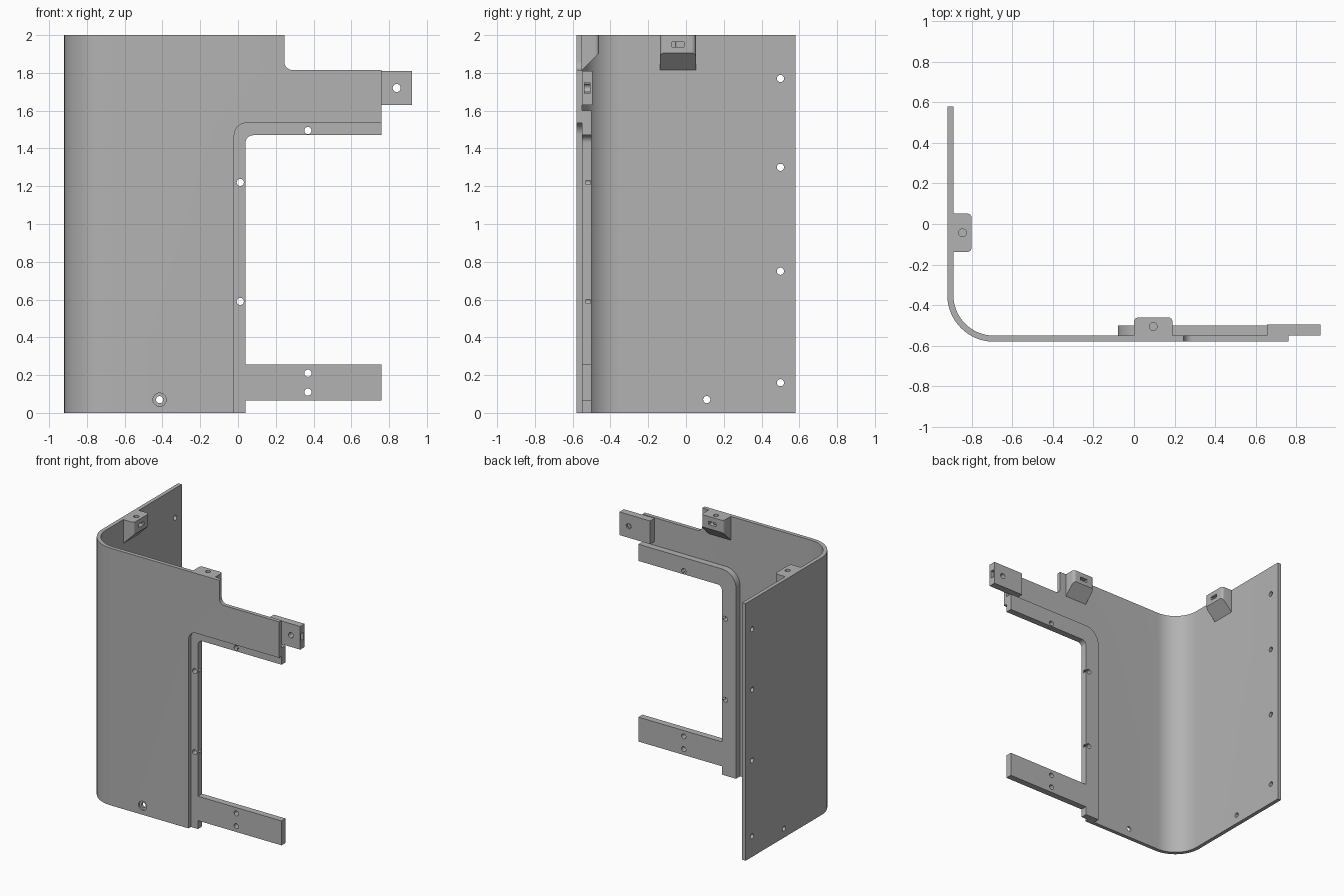
import bpy, bmesh, math
from mathutils import Vector, Matrix

cube = bpy.data.objects.get("Cube")
if cube:
    bpy.data.objects.remove(cube, do_unlink=True)

grey = bpy.data.materials.new("plain grey")
grey.use_nodes = True
GREY = (0.45, 0.45, 0.45, 1)
grey.diffuse_color = GREY
grey.node_tree.nodes["Principled BSDF"].inputs["Base Color"].default_value = GREY


def rounded(corners, steps=10):
    """Outline from (u, v) or (u, v, radius) corners, with right-angle fillets."""
    out = []
    for i, c in enumerate(corners):
        p = Vector(c[:2])
        if len(c) < 3:
            out.append(p)
            continue
        a = (Vector(corners[i - 1][:2]) - p).normalized() * c[2]
        b = (Vector(corners[(i + 1) % len(corners)][:2]) - p).normalized() * c[2]
        for k in range(steps + 1):
            t = k / steps * math.pi / 2
            out.append(p + a * (1 - math.sin(t)) + b * (1 - math.cos(t)))
    return out


def prism(name, outline, axis, lo, hi):
    """Extrude an outline along one axis between lo and hi."""
    place = {"x": lambda u, v, w: (w, u, v),
             "y": lambda u, v, w: (u, w, v),
             "z": lambda u, v, w: (u, v, w)}[axis]
    bm = bmesh.new()
    face = bm.faces.new([bm.verts.new(place(p[0], p[1], lo)) for p in outline])
    ext = bmesh.ops.extrude_face_region(bm, geom=[face])
    moved = [g for g in ext["geom"] if isinstance(g, bmesh.types.BMVert)]
    bmesh.ops.translate(bm, verts=moved, vec=place(0, 0, hi - lo))
    bmesh.ops.recalc_face_normals(bm, faces=bm.faces)
    mesh = bpy.data.meshes.new(name)
    bm.to_mesh(mesh)
    bm.free()
    mesh.materials.append(grey)
    obj = bpy.data.objects.new(name, mesh)
    bpy.context.collection.objects.link(obj)
    return obj


def box(name, x, y, z):
    return prism(name, [(x[0], y[0]), (x[1], y[0]), (x[1], y[1]), (x[0], y[1])], "z", *z)


def hole(u, v, axis, lo, hi, r=0.019):
    ring = [(u + r * math.cos(k * math.tau / 24), v + r * math.sin(k * math.tau / 24))
            for k in range(24)]
    return prism("hole_cutter", ring, axis, lo, hi)


def cut(obj, *cutters):
    """Subtract the cutters and discard them."""
    bpy.context.view_layer.objects.active = obj
    for c in cutters:
        c.hide_render = True
        mod = obj.modifiers.new("cut", "BOOLEAN")
        mod.operation, mod.solver, mod.object = "DIFFERENCE", "EXACT", c
        bpy.ops.object.modifier_apply(modifier=mod.name)
        bpy.data.objects.remove(c, do_unlink=True)


# Bent cover panel
panel = prism("cover_panel", rounded([
    (-0.92, 0.58), (-0.92, -0.58, 0.23), (0.76, -0.58), (0.76, -0.55),
    (-0.89, -0.55, 0.20), (-0.89, 0.58)], 16), "z", 0, 2)
opening = prism("opening_cutter", rounded([
    (-0.02, -1), (1, -1), (1, 1.535), (-0.02, 1.535, 0.065)]), "y", -0.7, -0.45)
step = prism("step_cutter", rounded([
    (0.245, 1.815, 0.045), (1, 1.815), (1, 3), (0.245, 3)]), "y", -0.7, -0.45)
cut(panel, opening, step,
    hole(-0.415, 0.07, "y", -0.7, -0.45),
    hole(-0.415, 0.07, "y", -0.7, -0.568, 0.035),
    hole(0.11, 0.07, "x", -1, -0.8),
    *[hole(0.5, z, "x", -1, -0.8) for z in (0.16, 0.75, 1.3, 1.77)])

# Frame behind the opening, with the lower arm
frame = prism("opening_frame", rounded([
    (-0.08, 0), (0.04, 0), (0.04, 0.065), (0.76, 0.065), (0.76, 0.255), (0.04, 0.255),
    (0.04, 1.47, 0.04), (0.76, 1.47), (0.76, 1.6), (-0.08, 1.6, 0.12)]),
    "y", -0.55, -0.50)
spots = [(0.012, 1.22), (0.012, 0.59), (0.37, 1.495), (0.37, 0.21), (0.37, 0.11)]
cut(frame, *[hole(x, z, "y", -0.7, -0.4) for x, z in spots])
# Small slots from the frame edge into the screw holes
cut(frame, *[box("slot_cutter", (0.012, 0.1), (-0.53, -0.505), (z - 0.01, z + 0.01))
             for z in (0.59, 1.22)],
    box("slot_cutter", (0.36, 0.38), (-0.53, -0.505), (1.4, 1.495)))

# End tab
tab = box("end_tab", (0.655, 0.92), (-0.55, -0.495), (1.63, 1.81))
cut(tab, hole(0.84, 1.72, "y", -0.7, -0.4, 0.021),
    box("slot_cutter", (0.84, 1), (-0.537, -0.508), (1.69, 1.75)))


def bracket(name, x, y, turn):
    """Mounting block with a sloping underside."""
    obj = prism(name, rounded([
        (-0.095, 0), (0.095, 0), (0.095, 0.09, 0.022), (-0.095, 0.09, 0.022)], 6),
        "z", 1.815, 2)
    slope = prism("slope_cutter", [(-0.01, 1.805), (0.1, 1.915), (0.2, 1.7), (-0.01, 1.7)],
                  "x", -0.2, 0.2)
    cut(obj, slope, hole(0, 0.045, "z", 1.92, 2.1),
        box("slot_cutter", (-0.032, 0.032), (0.03, 0.2), (1.937, 1.963)))
    obj.data.transform(Matrix.Translation((x, y, 0)) @ Matrix.Rotation(turn, 4, "Z"))
    return obj


front_bracket = bracket("front_bracket", 0.095, -0.55, 0)
side_bracket = bracket("side_bracket", -0.89, -0.043, -math.pi / 2)

# Smooth curved surfaces, sharp edges kept
bpy.ops.object.select_all(action="DESELECT")
for obj in (panel, frame, tab, front_bracket, side_bracket):
    obj.select_set(True)
bpy.context.view_layer.objects.active = panel
bpy.ops.object.shade_smooth_by_angle(angle=math.radians(30))
